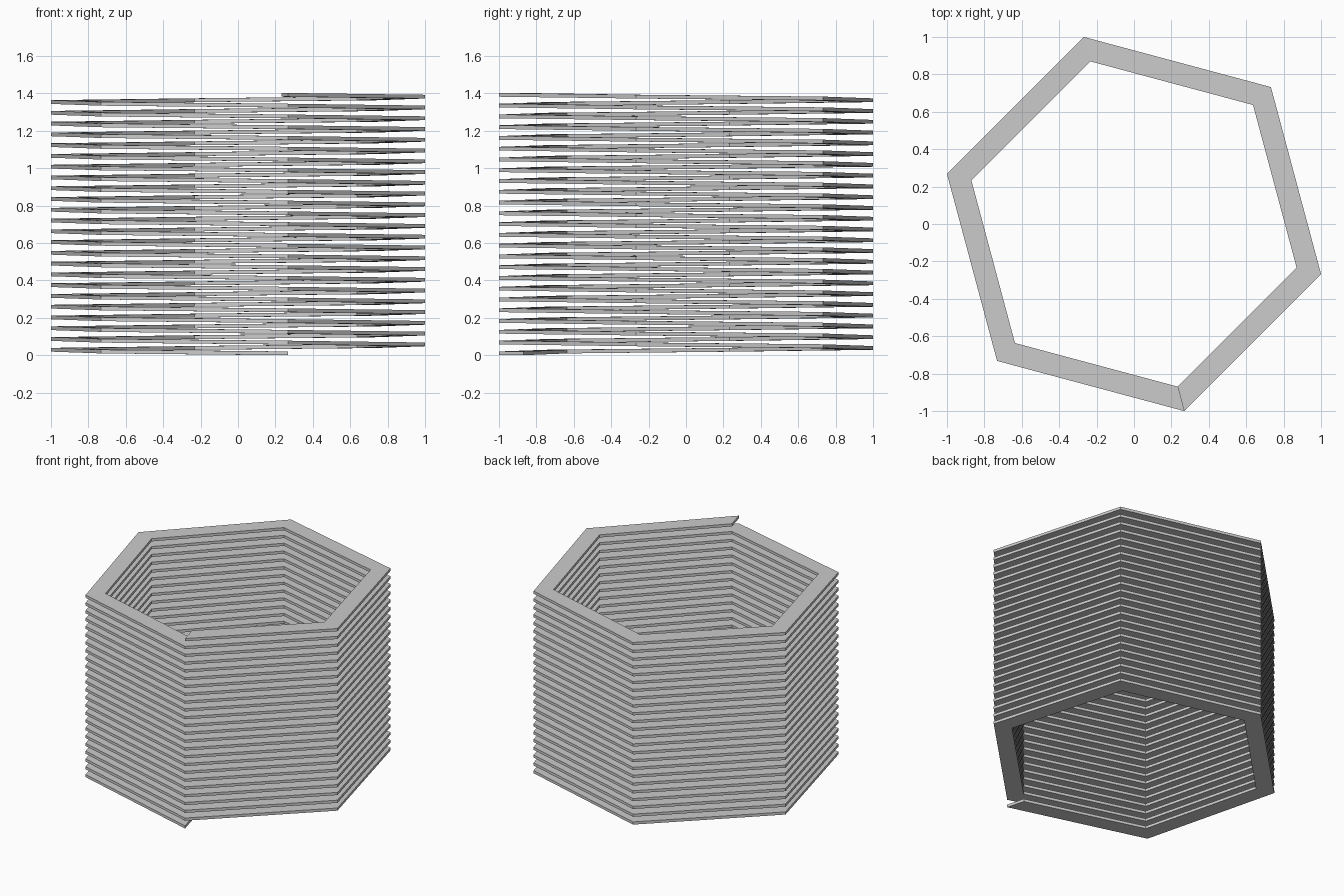
import bpy, bmesh
from math import cos, sin, radians

if "Cube" in bpy.data.objects:
    bpy.data.objects.remove(bpy.data.objects["Cube"])

TURNS, SIDES = 24, 6
R_OUT, R_IN = 1.0353, 0.90      # corner radii of the hexagonal ribbon
THICK = 0.02
PITCH = (1.402 - THICK) / TURNS


def section(bm, i):
    """Rectangular ribbon cross-section at corner i of the coil."""
    a = radians(-75 - i * 360 / SIDES)
    z = i * PITCH / SIDES
    return [bm.verts.new((r * cos(a), r * sin(a), z + h))
            for r, h in ((R_OUT, 0), (R_OUT, THICK), (R_IN, THICK), (R_IN, 0))]


# hexagonal coil: flat ribbon climbing clockwise
bm = bmesh.new()
rings = [section(bm, i) for i in range(TURNS * SIDES + 1)]
for a, b in zip(rings, rings[1:]):
    for k in range(4):
        n = (k + 1) % 4
        bm.faces.new((a[k], a[n], b[n], b[k]))

# end caps
bm.faces.new(rings[0])
bm.faces.new(rings[-1])
bmesh.ops.recalc_face_normals(bm, faces=bm.faces)

mesh = bpy.data.meshes.new("hexagonal_coil")
bm.to_mesh(mesh)
bm.free()
bpy.context.collection.objects.link(bpy.data.objects.new("hexagonal_coil", mesh))
